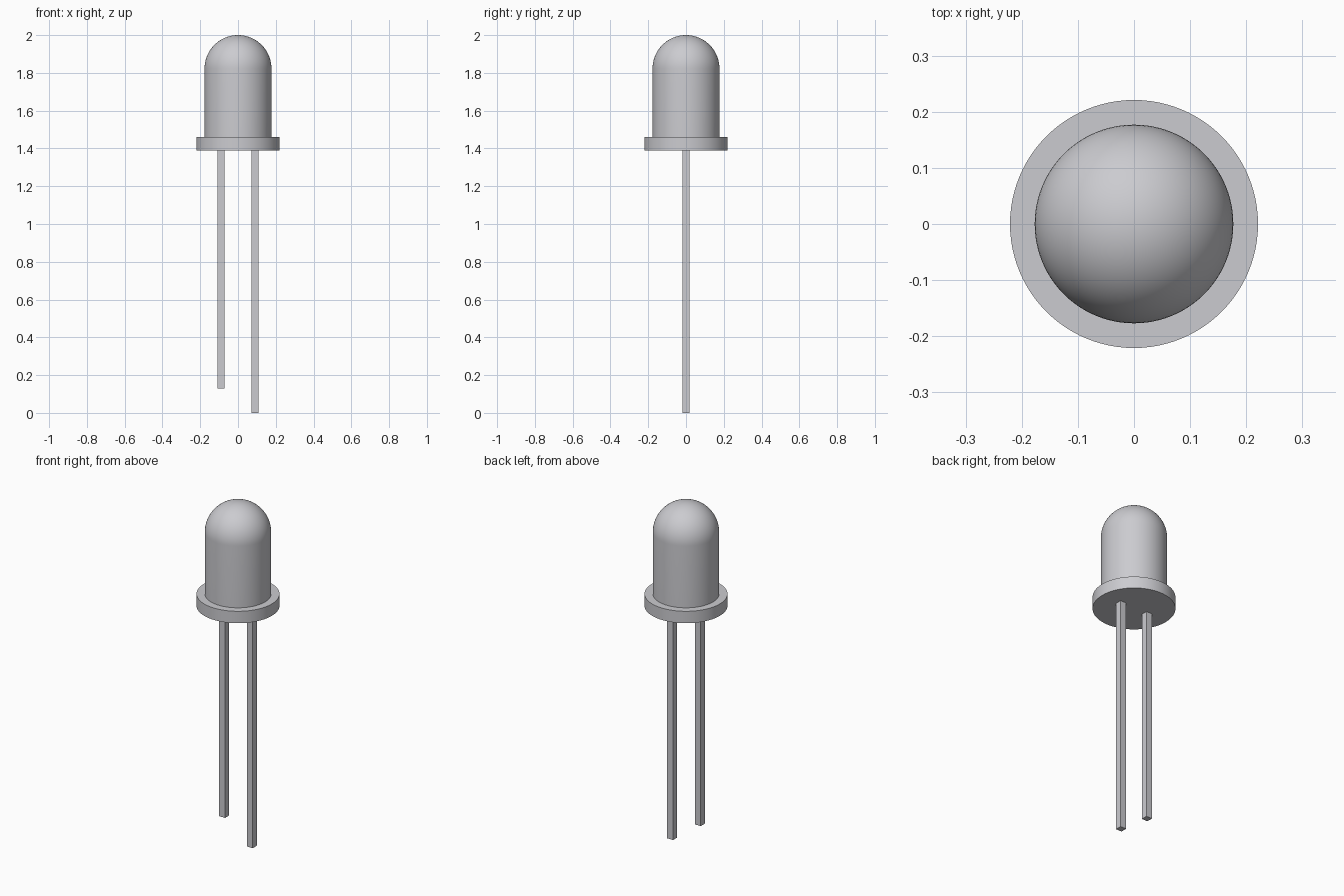
import bpy, bmesh, math
from mathutils import Vector

cube = bpy.data.objects.get("Cube")
if cube:
    bpy.data.objects.remove(cube, do_unlink=True)

# Single grey finish
grey = bpy.data.materials.new("light_grey")
grey.use_nodes = True
colour = (0.6, 0.6, 0.63, 1.0)
grey.diffuse_color = colour
grey.node_tree.nodes["Principled BSDF"].inputs["Base Color"].default_value = colour

BODY_R, FLANGE_R = 0.177, 0.221
FLANGE_BOTTOM, FLANGE_TOP, TOP = 1.39, 1.46, 2.0
LEAD_X, LEAD_W = 0.09, 0.038


def add_object(name, bm):
    bmesh.ops.recalc_face_normals(bm, faces=bm.faces[:])
    mesh = bpy.data.meshes.new(name)
    bm.to_mesh(mesh)
    bm.free()
    mesh.materials.append(grey)
    obj = bpy.data.objects.new(name, mesh)
    bpy.context.collection.objects.link(obj)
    return obj


def lathe(name, profile, steps=96):
    """Revolve an (r, z) profile around the z axis."""
    bm = bmesh.new()
    verts = [bm.verts.new((r, 0, z)) for r, z in profile]
    edges = [bm.edges.new(pair) for pair in zip(verts, verts[1:])]
    bmesh.ops.spin(bm, geom=verts + edges, cent=(0, 0, 0), axis=(0, 0, 1),
                   angle=math.tau, steps=steps, use_duplicate=False)
    bmesh.ops.remove_doubles(bm, verts=bm.verts[:], dist=1e-5)
    obj = add_object(name, bm)
    bpy.ops.object.select_all(action='DESELECT')
    obj.select_set(True)
    bpy.context.view_layer.objects.active = obj
    bpy.ops.object.shade_smooth_by_angle(angle=math.radians(30))
    return obj


def lead(name, x, bottom):
    """Square wire from the flange underside down to the given height."""
    bm = bmesh.new()
    bmesh.ops.create_cube(bm, size=1)
    height = FLANGE_BOTTOM - bottom
    bmesh.ops.scale(bm, vec=(LEAD_W, LEAD_W, height), verts=bm.verts[:])
    bmesh.ops.translate(bm, vec=Vector((x, 0, bottom + height / 2)), verts=bm.verts[:])
    return add_object(name, bm)


# Lens body: flange rim, straight wall and hemispherical dome in one profile
dome_z = TOP - BODY_R
dome = [(BODY_R * math.cos(a), dome_z + BODY_R * math.sin(a))
        for a in (math.pi / 2 * i / 24 for i in range(24))]
lathe("lens_body", [(0, FLANGE_BOTTOM), (FLANGE_R, FLANGE_BOTTOM),
                    (FLANGE_R, FLANGE_TOP), (BODY_R, FLANGE_TOP)] + dome + [(0, TOP)])

# Two wire leads, the left one longer
lead("long_lead", LEAD_X, 0.0)
lead("short_lead", -LEAD_X, 0.13)
